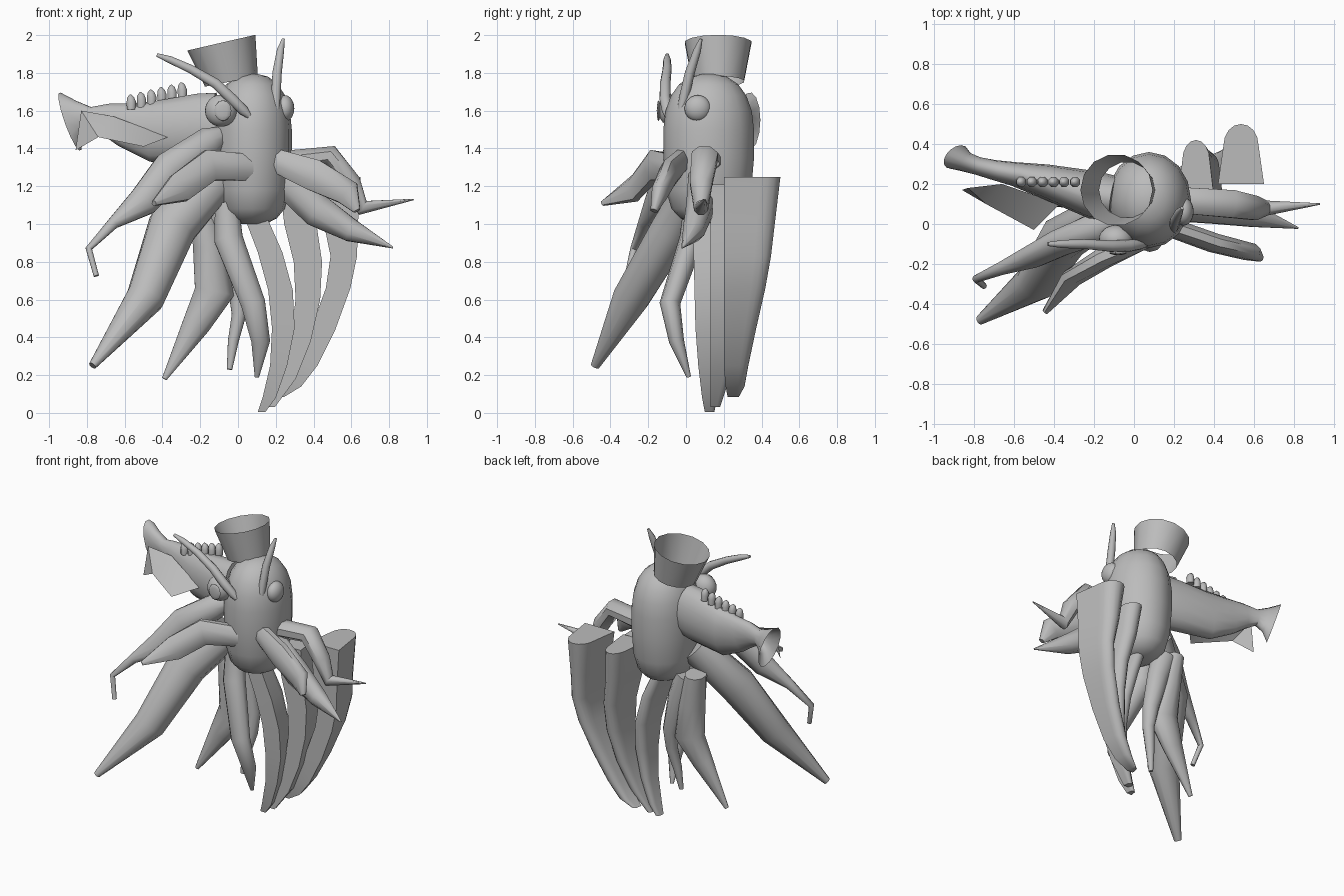
import bpy, bmesh
from math import sin, cos, pi, radians
from mathutils import Vector as V

mat = bpy.data.materials.new("plain_grey")
mat.diffuse_color = (0.5, 0.5, 0.5, 1)


def finish(name, bm, angle=35):
    bmesh.ops.recalc_face_normals(bm, faces=bm.faces)
    me = bpy.data.meshes.new(name)
    bm.to_mesh(me)
    bm.free()
    me.materials.append(mat)
    ob = bpy.data.objects.new(name, me)
    bpy.context.collection.objects.link(ob)
    bpy.ops.object.select_all(action='DESELECT')
    ob.select_set(True)
    bpy.context.view_layer.objects.active = ob
    bpy.ops.object.shade_smooth_by_angle(angle=radians(angle))
    return ob


def skin(name, rings, cap_start=True, cap_end=True, angle=50):
    """Skin a list of equal point rings."""
    bm = bmesh.new()
    vs = [[bm.verts.new(p) for p in r] for r in rings]
    n = len(vs[0])
    for a, b in zip(vs, vs[1:]):
        for i in range(n):
            j = (i + 1) % n
            bm.faces.new((a[i], a[j], b[j], b[i]))
    if cap_start:
        bm.faces.new(vs[0])
    if cap_end:
        bm.faces.new(vs[-1])
    return finish(name, bm, angle)


def tube(name, path, sides=10, **kw):
    """Path rows are x, y, z, half width (front plane), half depth (y)."""
    pts = [V(p[:3]) for p in path]
    rings = []
    for k, p in enumerate(path):
        c = pts[k]
        t = V((0, 0, 0))
        if k > 0:
            t += (c - pts[k - 1]).normalized()
        if k < len(pts) - 1:
            t += (pts[k + 1] - c).normalized()
        t.normalize()
        n1 = t.cross(V((0, 1, 0))).normalized()
        n2 = t.cross(n1)
        a, b = p[3], p[-1]
        rings.append([c + n1 * a * cos(2 * pi * (i + .5) / sides) + n2 * b * sin(2 * pi * (i + .5) / sides)
                      for i in range(sides)])
    return skin(name, rings, **kw)


def ball(name, loc, scale, seg=24):
    bm = bmesh.new()
    bmesh.ops.create_uvsphere(bm, u_segments=seg, v_segments=seg // 2, radius=1)
    for v in bm.verts:
        v.co = V([v.co[i] * scale[i] + loc[i] for i in range(3)])
    return finish(name, bm, 60)


# body: tall rounded barrel, deeper than wide
prof = [(1.0, .35), (1.03, .62), (1.08, .82), (1.18, .94), (1.35, 1), (1.5, 1), (1.6, .95),
        (1.68, .83), (1.74, .65), (1.78, .4), (1.795, .12)]
skin("body", [[V((.075 + .21 * r * cos(2 * pi * i / 16), .12 + .24 * r * sin(2 * pi * i / 16), z))
               for i in range(16)] for z, r in prof])


# open tilted hat
def hat_ring(c, r, tilt):
    return [V((c[0] + r * cos(u), c[1] + r * sin(u), c[2] + tilt * r * cos(u)))
            for u in [2 * pi * i / 14 for i in range(14)]]


skin("hat", [hat_ring((-.035, .17, 1.755), .14, .2), hat_ring((-.088, .17, 1.96), .18, .23)],
     False, False)

# eyes
ball("left_eye", (-.09, -.075, 1.6), (.085, .07, .085))
ball("right_eye", (.248, .062, 1.612), (.05, .07, .07))
ball("left_pupil", (-.08, -.145, 1.6), (.045, .01, .055), 12)

# antennae
tube("left_antenna", [(.06, -.1, 1.57, .015), (.03, -.1, 1.6, .028), (-.03, -.11, 1.66, .03),
                      (-.12, -.11, 1.745, .028), (-.25, -.1, 1.82, .024), (-.36, -.1, 1.87, .02),
                      (-.43, -.1, 1.895, .01)])
tube("right_antenna", [(.2, -.03, 1.59, .018), (.2, -.01, 1.67, .026), (.207, .02, 1.8, .026),
                       (.225, .06, 1.92, .02), (.24, .08, 1.98, .008)])

# tail with flared end
tube("tail", [(-.1, .13, 1.52, .18, .11), (-.2, .145, 1.51, .185, .12), (-.45, .215, 1.49, .165, .085),
              (-.6, .25, 1.525, .12, .06), (-.7, .27, 1.555, .085, .05), (-.78, .29, 1.565, .055, .045),
              (-.84, .31, 1.56, .095, .05), (-.89, .335, 1.542, .165, .065)],
     sides=14, cap_end=False)

# side fin on the tail, folded along its middle
fin = [(-.86, .17, 1.39), (-.83, .18, 1.6), (-.66, .2, 1.57), (-.37, .1, 1.46), (-.5, -.03, 1.41), (-.74, .1, 1.46)]
bm = bmesh.new()
vs = [bm.verts.new(p) for p in fin]
for f in ((0, 1, 5), (1, 2, 5), (2, 4, 5), (2, 3, 4)):
    bm.faces.new([vs[i] for i in f])
finish("tail_fin", bm)

# row of ridge bumps on the tail
for i in range(6):
    x = -.565 + .054 * i
    z = 1.635 + .013 * i
    tube("tail_ridge", [(x, .21, z - .03, .025, .028), (x, .21, z + .01, .027, .028),
                        (x - .004, .21, z + .035, .02, .02), (x - .006, .21, z + .05, .005)], 8)

# left arms
tube("left_upper_arm", [(-.08, .03, 1.47, .05), (-.16, -.01, 1.43, .085), (-.36, -.09, 1.29, .1, .07),
                        (-.5, -.16, 1.12, .085, .06), (-.66, -.22, 1.005, .033, .035),
                        (-.79, -.275, .87, .018, .02), (-.75, -.31, .725, .015)])
tube("left_front_arm", [(.06, -.07, 1.3, .075, .055), (-.15, -.17, 1.31, .09, .055),
                        (-.31, -.27, 1.19, .085, .045), (-.445, -.44, 1.11, .015)], 8)
tube("left_long_tentacle", [(-.12, .07, 1.24, .12, .1), (-.35, -.07, .98, .135, .115),
                            (-.49, -.29, .61, .105, .1), (-.77, -.48, .25, .022, .025)])

# hanging tentacles
tube("left_lower_tentacle", [(-.19, .16, 1.1, .065, .085), (-.155, .15, .88, .088, .09),
                             (-.125, .14, .64, .11, .08), (-.22, .125, .47, .078, .055),
                             (-.39, .1, .18, .014)])
tube("thin_tentacle", [(-.12, .15, 1.07, .085, .08), (-.06, .165, .9, .075, .065), (0, .165, .66, .055),
                       (.005, .15, .52, .04), (-.025, .13, .38, .03), (-.045, .115, .23, .015)])
tube("middle_tentacle", [(-.06, .05, 1.11, .065, .06), (-.05, .03, .92, .08, .065),
                         (.08, -.085, .58, .068, .055), (.12, -.05, .38, .052, .04), (.1, .015, .19, .012)])

# right arms
tube("right_upper_arm", [(.22, .12, 1.33, .06, .07), (.49, .1, 1.36, .06, .075), (.6, .08, 1.22, .055, .065),
                         (.66, .08, 1.085, .045, .04), (.93, .1, 1.13, .004)], 8)
tube("right_front_arm", [(.19, -.02, 1.34, .065, .05), (.4, -.095, 1.26, .09, .05),
                         (.58, -.14, 1.165, .075, .045), (.63, -.17, 1.07, .02)], 8)
tube("right_lower_arm", [(.2, .08, 1.27, .085, .07), (.42, .07, 1.07, .095, .075),
                         (.6, .04, .965, .065, .06), (.82, -.02, .875, .005)], 8)


# three big fins with a flat front and rounded back
def d_fin(name, rows):
    """Rows are centre x, front y, z, width, depth; horizontal D sections."""
    rings = []
    for x, y, z, w, d in rows:
        r = [V((x - w / 2, y, z)), V((x + w / 2, y, z))]
        for i in range(9):
            u = pi * i / 8
            r.append(V((x + w * .38 * cos(u), y + d * (.65 + .35 * sin(u)), z)))
        rings.append(r)
    skin(name, rings)


d_fin("inner_fin", [(.1, .04, 1.02, .12, .16), (.17, .04, .85, .13, .18), (.225, .045, .65, .13, .17),
                    (.24, .05, .45, .12, .14), (.215, .065, .25, .09, .11), (.165, .085, .08, .07, .08),
                    (.125, .1, .005, .04, .05)])
d_fin("middle_fin", [(.31, .13, 1.21, .18, .29), (.33, .13, 1.0, .17, .26), (.37, .13, .8, .15, .23),
                     (.37, .13, .6, .13, .2), (.33, .13, .38, .11, .15), (.26, .13, .18, .09, .1),
                     (.17, .13, .03, .05, .05)])
d_fin("outer_fin", [(.535, .2, 1.25, .23, .3), (.545, .2, 1.0, .18, .27), (.56, .2, .83, .14, .25),
                    (.53, .2, .66, .13, .22), (.45, .2, .44, .13, .17), (.36, .2, .25, .12, .13),
                    (.29, .21, .14, .09, .1), (.22, .22, .085, .05, .06)])
